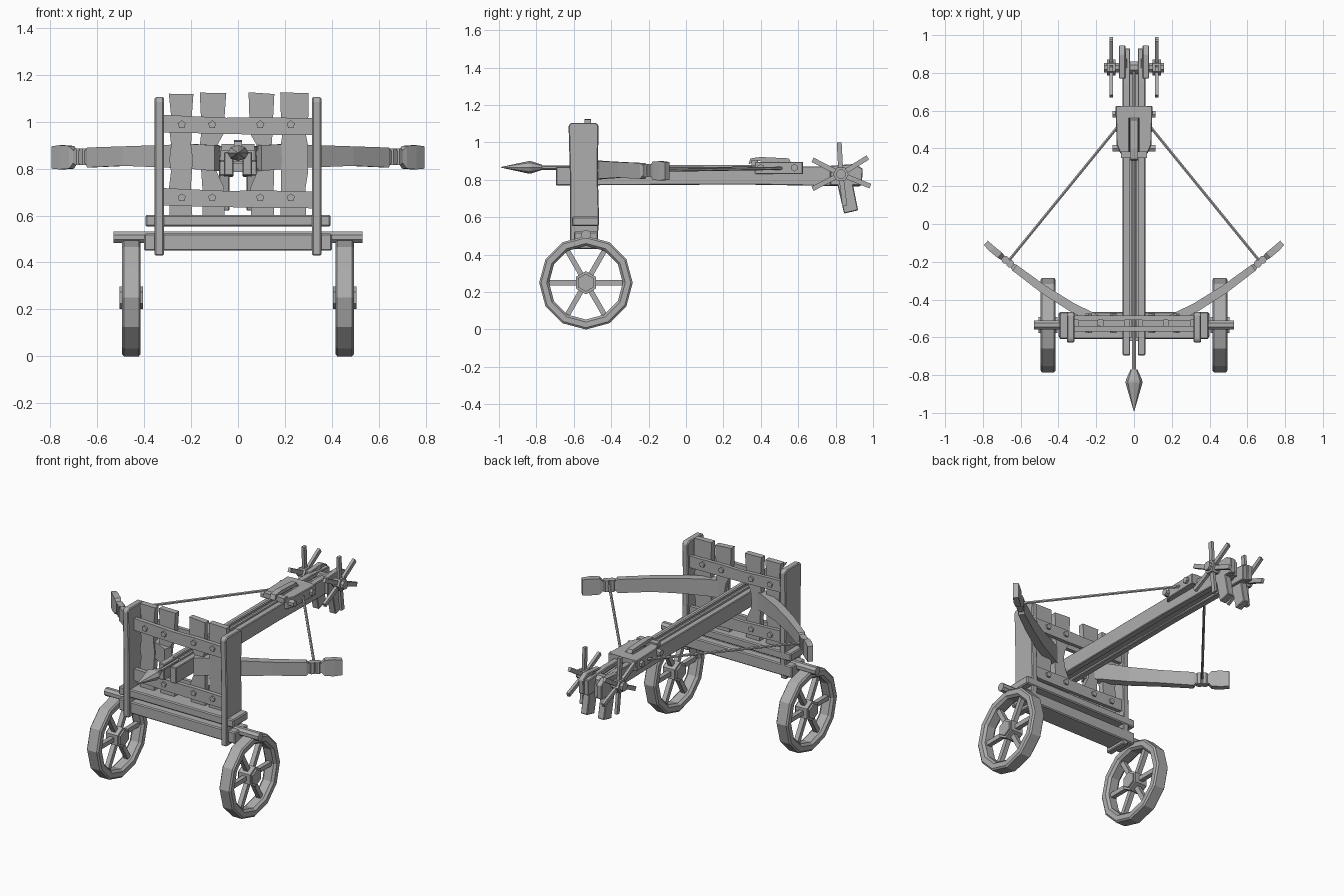
import bpy, bmesh, math, random
from mathutils import Vector, Matrix

random.seed(4)
if "Cube" in bpy.data.objects:
    bpy.data.objects.remove(bpy.data.objects["Cube"])

GREY = (0.42, 0.42, 0.42, 1)
mat = bpy.data.materials.new("plain grey")
mat.use_nodes = True
mat.diffuse_color = GREY
mat.node_tree.nodes["Principled BSDF"].inputs["Base Color"].default_value = GREY


def finish(name, bm, bevel=0):
    bmesh.ops.recalc_face_normals(bm, faces=bm.faces)
    mesh = bpy.data.meshes.new(name)
    bm.to_mesh(mesh)
    bm.free()
    mesh.materials.append(mat)
    ob = bpy.data.objects.new(name, mesh)
    bpy.context.collection.objects.link(ob)
    if bevel:
        mod = ob.modifiers.new("chamfer", "BEVEL")
        mod.width, mod.segments = bevel, 1
    return ob


def loft(name, rings, bevel=0, closed=False):
    """Skin a run of equal-length point rings."""
    bm = bmesh.new()
    vs = [[bm.verts.new(p) for p in r] for r in rings]
    n = len(vs[0])
    pairs = list(zip(vs, vs[1:])) + ([(vs[-1], vs[0])] if closed else [])
    for a, b in pairs:
        for i in range(n):
            j = (i + 1) % n
            bm.faces.new((a[i], a[j], b[j], b[i]))
    if not closed:
        bm.faces.new(vs[0])
        bm.faces.new(vs[-1])
    return finish(name, bm, bevel)


def box(name, x, y, z, bevel=0):
    return loft(name, [[(x[0], y[0], h), (x[1], y[0], h), (x[1], y[1], h), (x[0], y[1], h)] for h in z], bevel)


def slab_y(name, pts, y0, y1):
    """Extrude an x-z outline along y."""
    return loft(name, [[(x, y, z) for x, z in pts] for y in (y0, y1)])


def slab_x(name, pts, x0, x1, bevel=0):
    """Extrude a y-z outline along x."""
    return loft(name, [[(x, y, z) for y, z in pts] for x in (x0, x1)], bevel)


def rod(name, a, b, r, sides=6, r2=None):
    a, b = Vector(a), Vector(b)
    q = (b - a).to_track_quat("Z", "Y")
    rings = []
    for c, rad in ((a, r), (b, r if r2 is None else r2)):
        ring = []
        for i in range(sides):
            t = math.tau * (i + 0.5) / sides
            ring.append(c + q @ Vector((rad * math.cos(t), rad * math.sin(t), 0)))
        rings.append(ring)
    return loft(name, rings)


def bar(name, x, centre, angle, r0, r1, half, depth):
    """Flat bar in a y-z plane, radiating from a centre."""
    d = Vector((math.cos(angle), math.sin(angle)))
    n = Vector((-d.y, d.x)) * half
    c = Vector(centre)
    pts = [c + d * r0 - n, c + d * r1 - n, c + d * r1 + n, c + d * r0 + n]
    return slab_x(name, pts, x - depth, x + depth)


def hexagon(centre, r, n=6, turn=0):
    return [(centre[0] + r * math.cos(math.tau * i / n + turn),
             centre[1] + r * math.sin(math.tau * i / n + turn)) for i in range(n)]


SIDES = ((1, "left"), (-1, "right"))
MID = -0.535

# Wheels
for s, side in SIDES:
    cx, hub = s * 0.455, (MID, 0.25)
    section = [(0.197, -0.026), (0.21, -0.04), (0.24, -0.04), (0.25, -0.032),
               (0.25, 0.032), (0.24, 0.04), (0.21, 0.04), (0.197, 0.026)]
    rim = []
    for i in range(12):
        t = math.tau * i / 12
        rim.append([(cx + w, hub[0] + r * math.cos(t), hub[1] + r * math.sin(t)) for r, w in section])
    loft(side + "_wheel_rim", rim, closed=True)
    slab_x(side + "_wheel_hub", hexagon(hub, 0.062, 6, math.pi / 6), cx - 0.04, cx + 0.04)
    slab_x(side + "_hub_cap", hexagon(hub, 0.048, 6, math.pi / 6), cx - 0.05, cx + 0.05)
    for k in range(6):
        bar(side + "_wheel_spoke", cx, hub, k * math.pi / 3, 0.03, 0.205, 0.014, 0.014)

# Axle and base beams
rod("axle", (-0.53, MID, 0.507), (0.53, MID, 0.507), 0.026, 8)
box("lower_beam", (-0.4, 0.4), (-0.6, -0.47), (0.45, 0.523), 0.006)
box("upper_beam", (-0.395, 0.395), (-0.61, -0.465), (0.553, 0.603), 0.006)

# Side posts
for s, side in SIDES:
    outline = [(-0.62, 0.43), (-0.475, 0.43), (-0.465, 0.6), (-0.472, 0.85), (-0.467, 1.09),
               (-0.48, 1.105), (-0.615, 1.105), (-0.628, 1.09), (-0.62, 0.8)]
    slab_x(side + "_post", outline, s * 0.316, s * 0.355, 0.005)

# Shield planks with rough edges, the inner pair notched round the stock
for a, b, notch in ((-0.295, -0.19, 0), (-0.163, -0.05, -1), (0.045, 0.155, 1), (0.18, 0.3, 0)):
    left, right = [], []
    for z in (0.6, 0.72, 0.79, 0.84, 0.9, 0.95, 1.02, 1.122):
        wob = 0 if z > 1.1 else 0.012
        cut = 0.035 if notch and 0.78 < z < 0.91 else 0
        left.append((a + random.uniform(0, wob) + (cut if notch > 0 else 0), z + random.uniform(-0.004, 0.004)))
        right.append((b - random.uniform(0, wob) - (cut if notch < 0 else 0), z + random.uniform(-0.004, 0.004)))
    slab_y("shield_plank", left + right[::-1], -0.543, -0.507)

# Cross rails and bolts on both faces of the shield
for front, back, head in ((-0.568, -0.543, -0.578), (-0.507, -0.485, -0.475)):
    for z in (0.633, 0.945):
        pts = [(-0.317, z + 0.01), (-0.1, z + 0.004), (0.1, z), (0.317, z - 0.002),
               (0.317, z + 0.07), (0.1, z + 0.074), (-0.05, z + 0.072), (-0.317, z + 0.084)]
        slab_y("cross_rail", pts, front, back)
        for x in (-0.24, -0.11, 0.095, 0.225):
            slab_y("rail_bolt", hexagon((x, z + 0.043), 0.018, 5, math.pi / 2), head, (front + back) / 2)

# Stock: twin rails, floor and guide strips
for s, side in SIDES:
    slab_x(side + "_stock_rail", [(-0.695, 0.77), (0.3, 0.775), (0.93, 0.765), (0.93, 0.86),
                                  (0.75, 0.872), (-0.3, 0.868), (-0.695, 0.87)],
           s * 0.02, s * 0.06, 0.004)
    box(side + "_guide_strip", sorted((s * 0.012, s * 0.026)), (-0.6, 0.35), (0.84, 0.88))
box("stock_floor", (-0.025, 0.025), (-0.62, 0.8), (0.785, 0.825))

# Bow arms, swept from the shield to the paddle tip: x, y, half thickness, low, high
ARM = [(0.09, -0.555, 0.025, 0.79, 0.9), (0.2, -0.505, 0.025, 0.8, 0.905), (0.33, -0.44, 0.024, 0.806, 0.9),
       (0.48, -0.345, 0.022, 0.812, 0.895), (0.632, -0.232, 0.019, 0.805, 0.89), (0.642, -0.222, 0.014, 0.822, 0.878),
       (0.695, -0.178, 0.014, 0.822, 0.878), (0.71, -0.166, 0.018, 0.8, 0.897),
       (0.75, -0.133, 0.018, 0.797, 0.9), (0.785, -0.1, 0.016, 0.8, 0.895)]
for s, side in SIDES:
    rings = []
    for i, (x, y, h, lo, hi) in enumerate(ARM):
        p, q = ARM[max(i - 1, 0)], ARM[min(i + 1, len(ARM) - 1)]
        t = Vector((q[0] - p[0], q[1] - p[1])).normalized()
        nx, ny = -t.y * h, t.x * h
        rings.append([(s * (x + nx), y + ny, lo), (s * (x - nx), y - ny, lo),
                      (s * (x - nx), y - ny, hi), (s * (x + nx), y + ny, hi)])
    loft(side + "_bow_arm", rings)
    # String and its bindings
    rod(side + "_bowstring", (s * 0.668, -0.2, 0.85), (s * 0.09, 0.51, 0.862), 0.0085)
    for k in (-1, 1):
        c = Vector((s * (0.668 + k * 0.012), -0.2 + k * 0.01, 0))
        rod(side + "_string_binding", c + Vector((0, 0, 0.815)), c + Vector((0, 0, 0.885)), 0.021, 8)

# Bolt
rod("bolt_shaft", (0, -0.8, 0.865), (0, 0.4, 0.865), 0.011)
head = []
for y, r in ((-0.99, 0.002), (-0.84, 0.045), (-0.825, 0.043), (-0.77, 0.018)):
    head.append([(px, y, 0.867 + pz * 0.75) for px, pz in hexagon((0, 0), r, 8)])
loft("bolt_head", head)

# Sliding trigger block
for s, side in SIDES:
    loft(side + "_slider_cheek", [[(s * 0.025, 0.37, z), (s * 0.07, 0.37, z), (s * 0.092, 0.42, z),
                                   (s * 0.098, 0.625, z), (s * 0.025, 0.625, z)] for z in (0.83, 0.896)], 0.004)
    for y in (0.4, 0.58):
        rod(side + "_slider_pin", (s * 0.06, y, 0.865), (s * 0.113, y, 0.865), 0.02)
box("slider_back", (-0.07, 0.07), (0.56, 0.625), (0.83, 0.896))
box("slider_front", (-0.07, 0.07), (0.35, 0.385), (0.875, 0.905))
slab_x("trigger_lever", [(0.335, 0.885), (0.345, 0.915), (0.4, 0.922), (0.55, 0.915),
                         (0.56, 0.895), (0.38, 0.9)], -0.018, 0.018)
rod("slider_rope", (0, 0.6, 0.86), (0, 0.83, 0.85), 0.009)

# Winch: drum, handle wheels and rear legs
CW = (0.828, 0.83)
rod("winch_axle", (-0.16, *CW), (0.16, *CW), 0.027, 8)
rod("winch_drum", (-0.035, *CW), (0.035, *CW), 0.036, 8)
for s, side in SIDES:
    slab_x(side + "_winch_hub", hexagon(CW, 0.042), s * 0.098, s * 0.142)
    for deg in (93, 32, -22, -83, 207, 153):
        bar(side + "_winch_handle", s * 0.12, CW, math.radians(deg), 0, 0.17, 0.013, 0.009)
    slab_x(side + "_rear_leg", [(0.79, 0.86), (0.845, 0.62), (0.92, 0.637), (0.872, 0.88)],
           s * 0.036, s * 0.08, 0.004)
    slab_x(side + "_axle_bracket", [(0.77, 0.77), (0.94, 0.77), (0.945, 0.86), (0.9, 0.885), (0.77, 0.875)],
           s * 0.045, s * 0.08, 0.004)
